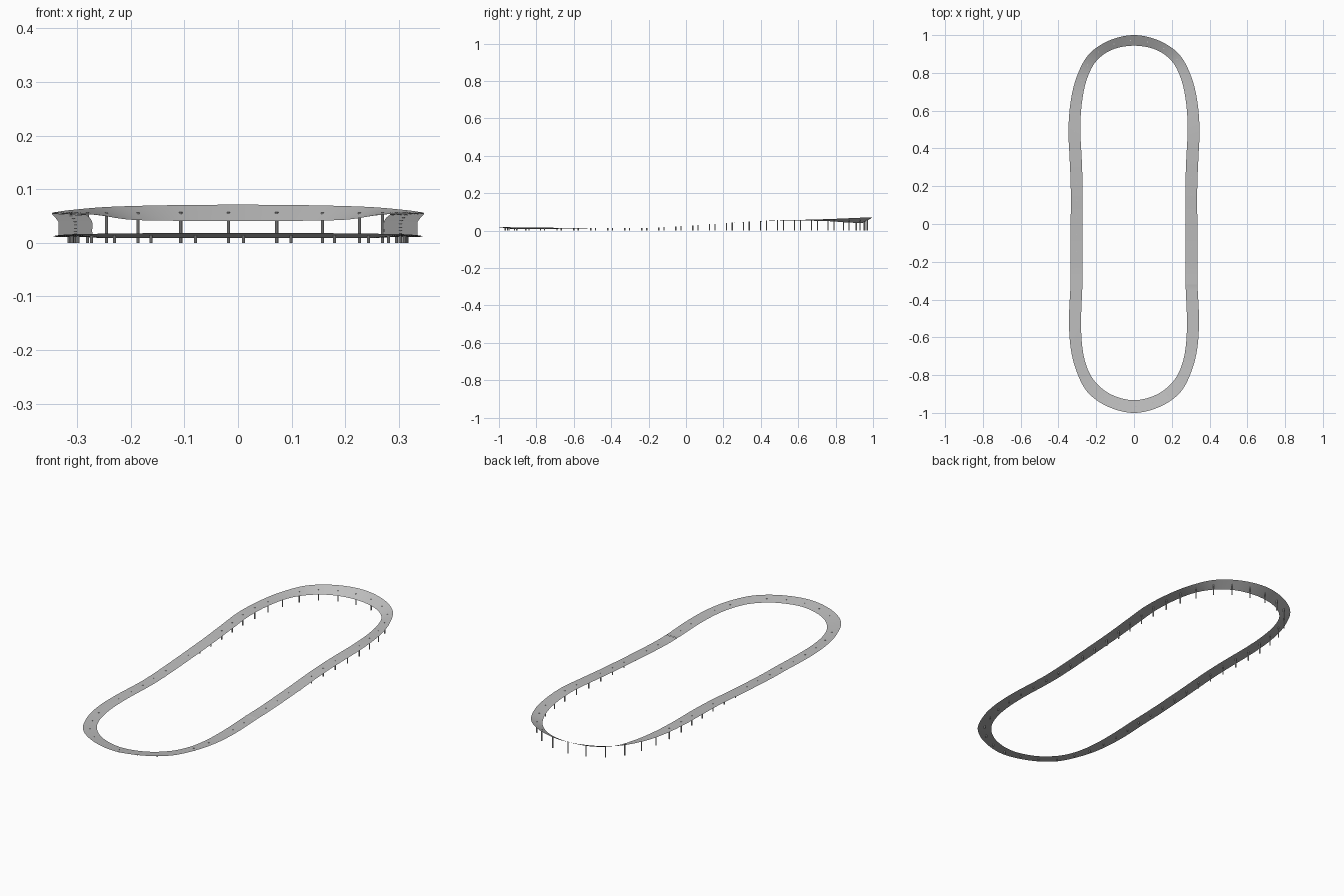
import bpy, bmesh, math
from mathutils import Vector

if "Cube" in bpy.data.objects:
    bpy.data.objects.remove(bpy.data.objects["Cube"])

grey = bpy.data.materials.new("concrete_grey")
grey.diffuse_color = (0.52, 0.52, 0.52, 1)
grey.use_nodes = True
grey.node_tree.nodes["Principled BSDF"].inputs["Base Color"].default_value = grey.diffuse_color

# Right half of the loop, back to front: inner x,y,z then outer x,y,z
HALF = [
    (0, .944, .041, 0, 1.0, .071),
    (.115, .923, .041, .132, .971, .070),
    (.200, .862, .043, .240, .897, .067),
    (.250, .765, .050, .303, .780, .062),
    (.276, .640, .053, .335, .650, .058),
    (.284, .500, .053, .347, .500, .055),
    (.277, .350, .047, .341, .350, .047),
    (.272, .200, .038, .335, .200, .038),
    (.272, 0, .024, .335, 0, .024),
    (.272, -.200, .013, .335, -.200, .013),
    (.273, -.320, .011, .336, -.320, .011),
    (.280, -.500, .011, .344, -.500, .012),
    (.275, -.640, .010, .336, -.650, .014),
    (.252, -.750, .009, .306, -.775, .016),
    (.206, -.835, .009, .246, -.890, .017),
    (.120, -.903, .0085, .138, -.967, .018),
    (0, -.933, .0085, 0, -1.0, .018),
]
right = [(Vector(r[:3]), Vector(r[3:])) for r in HALF]
flip = lambda v: Vector((-v.x, v.y, v.z))
left = [(flip(a), flip(b)) for a, b in right]
ring = left + right[-2:0:-1]          # counter-clockwise from the back middle


def spline(a, b, c, d, t):
    return 0.5 * (2 * b + (c - a) * t + (2 * a - 5 * b + 4 * c - d) * t * t
                  + (3 * b - a - 3 * c + d) * t ** 3)


# Smooth sampled edges
n = len(ring)
STEPS = 10
pairs = []
for i in range(n):
    p = [ring[(i + k) % n] for k in (-1, 0, 1, 2)]
    for s in range(STEPS):
        pairs.append(tuple(spline(*[q[e] for q in p], s / STEPS) for e in (0, 1)))


def add_object(name, bm):
    me = bpy.data.meshes.new(name)
    bm.to_mesh(me)
    bm.free()
    me.materials.append(grey)
    ob = bpy.data.objects.new(name, me)
    bpy.context.collection.objects.link(ob)
    return ob


# Banked track ribbon, left unjoined at the start seam on the right side
seam = min(range(len(pairs)), key=lambda i: (pairs[i][1] - Vector((.336, -.32, .011))).length)
order = pairs[seam:] + pairs[:seam + 1]
bm = bmesh.new()
rows = []
for a, b in order:
    rows.append([bm.verts.new(a.lerp(b, k / 2)) for k in range(3)])
for v in rows[-1]:
    v.co.z += .0015                   # slight step at the seam
for r0, r1 in zip(rows, rows[1:]):
    for k in range(2):
        f = bm.faces.new((r0[k], r0[k + 1], r1[k + 1], r1[k]))
        f.smooth = True
        f.normal_update()
        if f.normal.z < 0:
            f.normal_flip()
add_object("track_ribbon", bm)

# Evenly spaced support posts under the centre line
mid = [(a + b) / 2 for a, b in pairs]
mid.append(mid[0])
dist = [0]
for p, q in zip(mid, mid[1:]):
    dist.append(dist[-1] + (q - p).length)
total = dist[-1]


def point_at(s):
    i = max(k for k in range(len(mid) - 1) if dist[k] <= s)
    return mid[i].lerp(mid[i + 1], (s - dist[i]) / (dist[i + 1] - dist[i]))


# left run from back to front, then right run from front to back
back_left, front, back_right = .018, total / 2 + .010, total - .073
count = round((front - back_left) / .0905)
stations = [back_left + (front - back_left) * k / count for k in range(count)]
stations += [front + (back_right - front) * k / (count - 1) for k in range(count)]

bm = bmesh.new()
for s in stations:
    p = point_at(s)
    h = p.z + .0014
    res = bmesh.ops.create_cone(bm, cap_ends=True, segments=10, radius1=.003,
                                radius2=.003, depth=h)
    bmesh.ops.translate(bm, verts=res["verts"], vec=(p.x, p.y, h / 2))
add_object("support_posts", bm)
